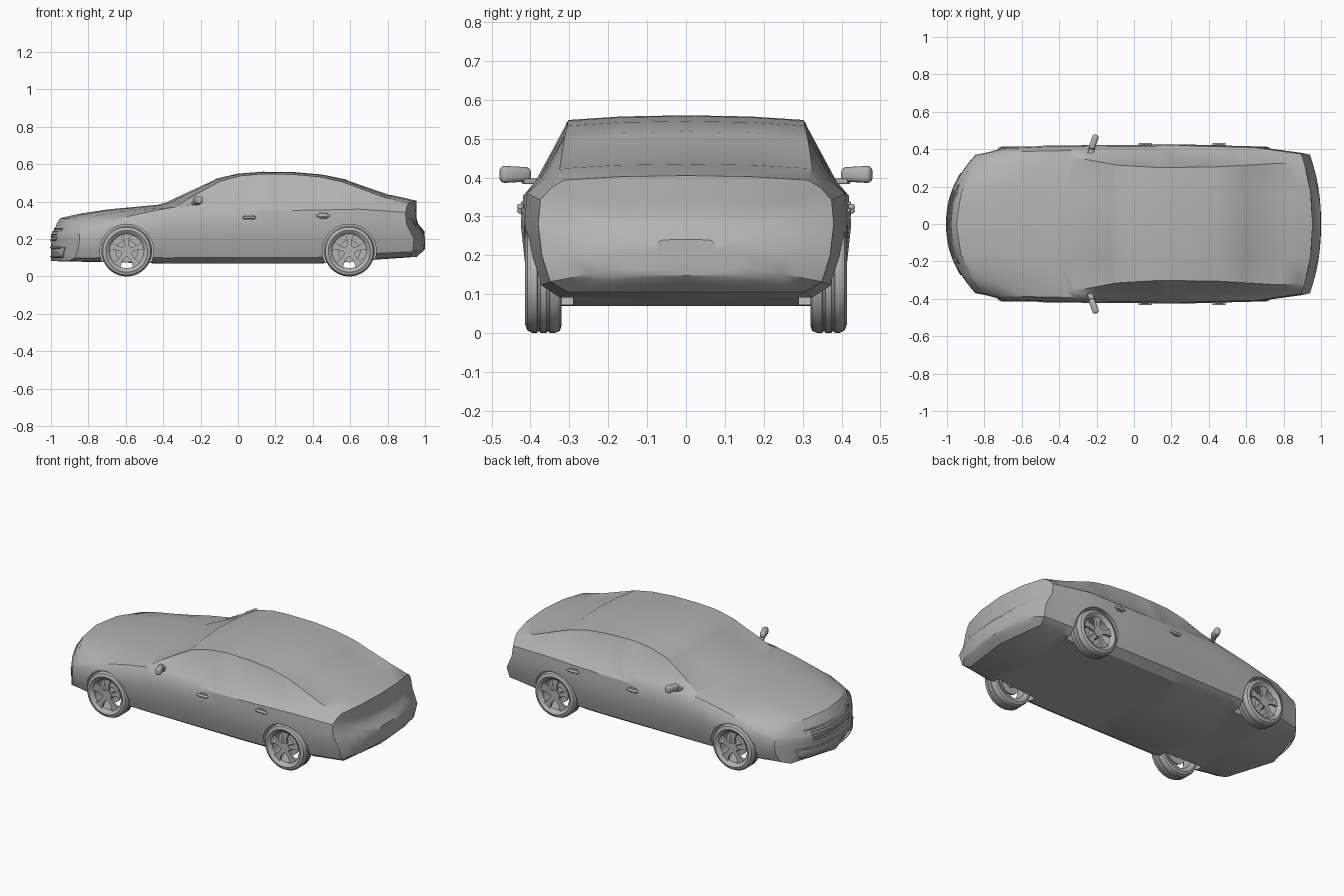
import bpy, bmesh
from math import pi, sin, cos
from mathutils import Matrix

if "Cube" in bpy.data.objects:
    bpy.data.objects.remove(bpy.data.objects["Cube"])

GREY = (0.45, 0.45, 0.45, 1)
paint = bpy.data.materials.new("plain grey")
paint.use_nodes = True
paint.diffuse_color = GREY
paint.node_tree.nodes["Principled BSDF"].inputs["Base Color"].default_value = GREY


def shade(obj, angle):
    bpy.ops.object.select_all(action='DESELECT')
    obj.select_set(True)
    bpy.context.view_layer.objects.active = obj
    bpy.ops.object.shade_smooth_by_angle(angle=angle * pi / 180)


def finish(name, bm, smooth=35):
    bmesh.ops.recalc_face_normals(bm, faces=bm.faces)
    mesh = bpy.data.meshes.new(name)
    bm.to_mesh(mesh)
    bm.free()
    obj = bpy.data.objects.new(name, mesh)
    bpy.context.collection.objects.link(obj)
    mesh.materials.append(paint)
    shade(obj, smooth)
    return obj


def ramp(a, b, v):
    t = min(1, max(0, (v - a) / (b - a)))
    return t * t * (3 - 2 * t)


def follow(keys, x):
    """Value at x on a line through (x, value) keys."""
    for (xa, va), (xb, vb) in zip(keys, keys[1:]):
        if x <= xb:
            return va + (vb - va) * (x - xa) / (xb - xa)
    return keys[-1][1]


# How the nose and tail faces lean with height
def nose_lean(z):
    return -0.01 + 0.03 * ramp(0.21, 0.285, z)


def tail_lean(z):
    return 0.045 * ramp(0.3, 0.23, z) * ramp(0.1, 0.15, z)


def bowed(x, bow, y):
    return x + bow * (abs(y) / 0.4) ** 2.2


# Body lines along the length: each is a few (x, value) keys
NOSE, TAIL = -.99, .955
crown = ((NOSE, .28), (-.95, .312), (-.85, .335), (-.7, .358), (-.43, .383), (-.4, .392), (-.12, .522),
         (0, .55), (.13, .56), (.3, .558), (.45, .545), (.58, .518), (.82, .435), (TAIL, .405))
crown_width = ((NOSE, .27), (-.95, .3), (-.55, .31), (-.4, .36), (-.12, .315), (.13, .302),
               (.45, .305), (.82, .325), (TAIL, .315))
belt = ((NOSE, .25), (-.85, .295), (-.4, .375), (-.25, .385), (.7, .397), (TAIL, .375))
belt_width = ((NOSE, .36), (-.85, .385), (-.4, .393), (.45, .384), (TAIL, .345))
flank_width = ((NOSE, .37), (-.85, .41), (-.55, .42), (.3, .425), (.7, .415), (TAIL, .38))
floor_line = ((NOSE, .082), (-.43, .07), (.45, .07), (TAIL, .105))
bow_line = ((NOSE, .18), (-.95, .18), (-.55, .09), (-.4, .09), (.13, 0), (TAIL, -.07))

# The crown keys plus door pillars and glass edges
STATIONS = sorted([x for x, top in crown] + [-.55, -.25, .17, .7, .92])


def section(x):
    w, low, mid, top = (follow(k, x) for k in (flank_width, floor_line, belt, crown))
    edge = follow(crown_width, x)
    half = [(0, low), (.8 * w, low)]
    for f, k in ((.1, .92), (.35, .975), (.65, 1), (.88, .985)):
        half.append((k * w, low + f * (mid - low)))
    half += [(follow(belt_width, x), mid), (edge, top - .012), (.55 * edge, top - .003), (0, top)]
    return half + [(-y, z) for y, z in reversed(half[1:-1])]


def bridge(bm, a, b):
    n = len(a)
    return [bm.faces.new((a[j], a[(j + 1) % n], b[(j + 1) % n], b[j])) for j in range(n)]


def build_body():
    bm = bmesh.new()

    def ring(x, scale=1):
        out = []
        for y, z in section(x):
            y, z = y * scale, .2 + (z - .2) * scale
            lean = 0
            if x == NOSE:
                lean = nose_lean(z)
            elif x > .9:
                lean = tail_lean(z) * (1 if x == TAIL else .5)
            out.append(bm.verts.new((bowed(x, follow(bow_line, x), y) + lean, y, z)))
        return out

    rings = [ring(x) for x in STATIONS]
    rows = [bridge(bm, a, b) for a, b in zip(rings, rings[1:])]
    # Nose and tail faces as nested rings
    for x, outer in ((NOSE, rings[0]), (TAIL, rings[-1])):
        for scale in (.85, .7, .55, .4, .2):
            inner = ring(x, scale)
            bridge(bm, outer, inner)
            outer = inner
        bm.faces.new(outer)
    bmesh.ops.recalc_face_normals(bm, faces=bm.faces)
    # Glass areas set slightly into the shell
    roof = range(7, 11)
    glass = [(-.4, -.12, roof), (.58, .82, roof)]
    glass += [(a, b, (col,)) for a, b in ((-.25, .13), (.17, .58)) for col in (6, 11)]
    for a, b, cols in glass:
        faces = [rows[i][j] for i in range(STATIONS.index(a), STATIONS.index(b)) for j in cols]
        bmesh.ops.inset_region(bm, faces=faces, thickness=.012, depth=-.003, use_even_offset=True)
    return finish("car_body", bm)


def cylinder(name, radius, y0, y1, x, z, sides=32):
    bm = bmesh.new()
    bmesh.ops.create_cone(bm, cap_ends=True, segments=sides, radius1=radius, radius2=radius,
                          depth=abs(y1 - y0))
    bm.transform(Matrix.Translation((x, (y0 + y1) / 2, z)) @ Matrix.Rotation(pi / 2, 4, 'X'))
    return finish(name, bm)


body = build_body()
AXLES = (("front", -.595), ("rear", .595))
SIDES = (("left", 1), ("right", -1))
HUB_Z = .135

# Wheel arches cut from the body
for end, ax in AXLES:
    for side, sg in SIDES:
        cutter = cylinder("arch_cutter", .144, sg * .29, sg * .6, ax, HUB_Z, 40)
        mod = body.modifiers.new("arch", 'BOOLEAN')
        mod.operation, mod.solver, mod.object = 'DIFFERENCE', 'EXACT', cutter
        bpy.context.view_layer.objects.active = body
        bpy.ops.object.modifier_apply(modifier=mod.name)
        bpy.data.objects.remove(cutter)
shade(body, 32)


def lathe(name, profile, x, sg, steps=40):
    bm = bmesh.new()
    loops = []
    for i in range(steps):
        a = 2 * pi * i / steps
        loops.append([bm.verts.new((x + r * cos(a), sg * y, HUB_Z + r * sin(a))) for r, y in profile])
    for i in range(steps):
        bridge(bm, loops[i - 1], loops[i])
    return finish(name, bm)


def spokes(name, x, sg):
    bm = bmesh.new()
    side = [(.02, .014), (.055, .011), (.092, .024)]
    outline = side + [(r, -t) for r, t in reversed(side)]
    for k in range(5):
        a = pi / 2 + 2 * pi * k / 5
        lo, hi = ([bm.verts.new((x + r * cos(a) - t * sin(a), sg * y, HUB_Z + r * sin(a) + t * cos(a)))
                   for r, t in outline] for y in (.388, .403))
        bridge(bm, lo, hi)
        bm.faces.new(lo)
        bm.faces.new(hi)
    return finish(name, bm)


# Tyre outline with two tread grooves, closed by the rim barrel
TYRE = [(.09, .33), (.115, .32), (.129, .324), (.135, .338)]
for groove in (.35, .374):
    TYRE += [(.135, groove), (.131, groove + .002), (.131, groove + .007), (.135, groove + .009)]
TYRE += [(.135, .395), (.128, .408), (.112, .414), (.098, .406), (.09, .395)]

for end, ax in AXLES:
    for side, sg in SIDES:
        tag = f"{end}_{side}_"
        lathe(tag + "tyre", TYRE, ax, sg)
        spokes(tag + "spokes", ax, sg)
        for part, radius, inner, outer in (("hub", .03, .36, .406), ("brake_disc", .06, .345, .355),
                                           ("axle_stub", .022, .27, .37)):
            cylinder(tag + part, radius, sg * inner, sg * outer, ax, HUB_Z, 24)


def block(name, size, place, turn=0, bevel=.006, taper=1):
    bm = bmesh.new()
    bmesh.ops.create_cube(bm, size=1)
    bm.transform(Matrix.Diagonal((*size, 1)))
    for v in bm.verts:
        if v.co.y * place[1] < 0:
            v.co.z *= taper
    bmesh.ops.bevel(bm, geom=bm.edges[:], offset=bevel, segments=3, profile=.5, affect='EDGES')
    bm.transform(Matrix.Translation(place) @ Matrix.Rotation(turn, 4, 'Z'))
    return finish(name, bm, 60)


# Door mirrors and handles
for side, sg in SIDES:
    block(side + "_mirror", (.034, .082, .045), (-.215, sg * .439, .408), -sg * .35, .013, .8)
    block(side + "_mirror_stalk", (.03, .05, .014), (-.228, sg * .395, .39), -sg * .35, .004)
    for door, hx, hz in (("front", .06, .315), ("rear", .455, .325)):
        block(f"{side}_{door}_handle", (.07, .016, .014), (hx, sg * .426, hz), 0, .005)
        block(f"{side}_{door}_handle_cup", (.045, .008, .028), (hx, sg * .42, hz), 0, .003)


def trim(name, points, closed=True, radius=.005):
    curve = bpy.data.curves.new(name, 'CURVE')
    curve.dimensions = '3D'
    curve.bevel_depth, curve.bevel_resolution = radius, 1
    line = curve.splines.new('POLY')
    line.points.add(len(points) - 1)
    for p, co in zip(line.points, points):
        p.co = (*co, 1)
    line.use_cyclic_u = closed
    curve.materials.append(paint)
    bpy.context.collection.objects.link(bpy.data.objects.new(name, curve))


def nose_line(half, z, steps=12):
    ys = [half * (2 * i / steps - 1) for i in range(steps + 1)]
    return [(bowed(NOSE, .18, y) + nose_lean(z), y, z) for y in ys]


# Grille frames and bars
trim("lower_grille_frame", nose_line(.25, .105) + nose_line(.27, .155)[::-1])
trim("upper_grille_frame", nose_line(.17, .195) + nose_line(.21, .255)[::-1])
for i in range(3):
    trim(f"grille_bar_{i + 1}", nose_line(.18, .21 + .015 * i), False, .003)
